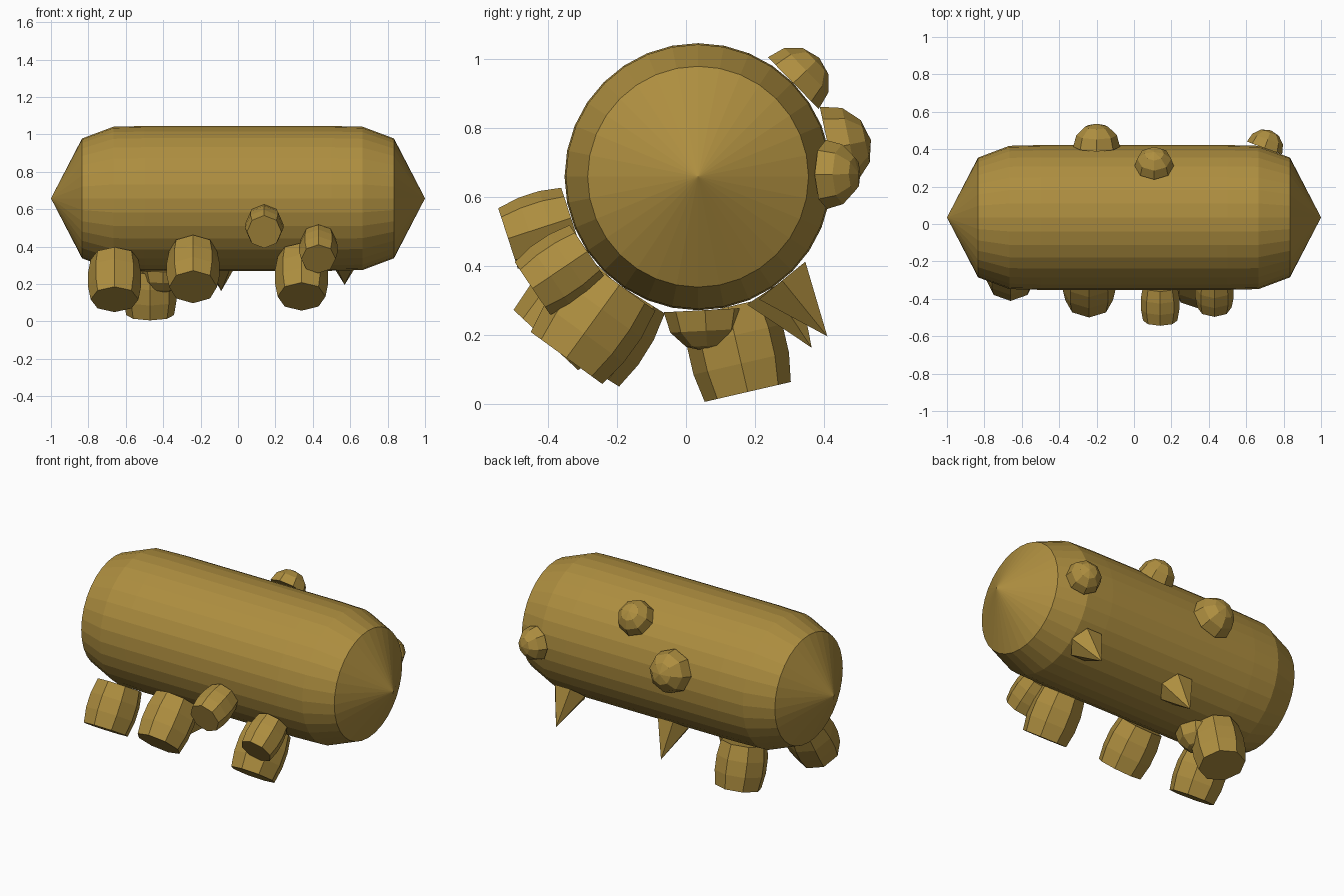
import bpy, bmesh
from math import sin, cos, radians, pi
from mathutils import Vector, Matrix

if "Cube" in bpy.data.objects:
    bpy.data.objects.remove(bpy.data.objects["Cube"])

AXIS_Y, AXIS_Z, R = 0.035, 0.658, 0.387   # body axis position and radius

mat = bpy.data.materials.new("ochre")
mat.diffuse_color = (0.42, 0.27, 0.05, 1)
mat.use_nodes = True
mat.node_tree.nodes["Principled BSDF"].inputs["Base Color"].default_value = mat.diffuse_color


def revolve(name, profile, sides, origin, n, u):
    """Spin (radius, height) points round axis n; u points to the first vertex."""
    n, u = Vector(n).normalized(), Vector(u).normalized()
    v = n.cross(u)
    origin = Vector(origin)
    bm = bmesh.new()
    rings = []
    for r, h in profile:
        if r == 0:
            rings.append([bm.verts.new(origin + n * h)])
        else:
            rings.append([bm.verts.new(origin + n * h + (u * cos(2 * pi * i / sides)
                          + v * sin(2 * pi * i / sides)) * r) for i in range(sides)])
    for a, b in zip(rings, rings[1:]):
        for i in range(sides):
            j = (i + 1) % sides
            quad = [a[i % len(a)], a[j % len(a)], b[j % len(b)], b[i % len(b)]]
            bm.faces.new(list(dict.fromkeys(quad)))
    for ring in (rings[0], rings[-1]):
        if len(ring) > 1:
            bm.faces.new(ring)
    bmesh.ops.recalc_face_normals(bm, faces=bm.faces)
    mesh = bpy.data.meshes.new(name)
    bm.to_mesh(mesh)
    bm.free()
    mesh.materials.append(mat)
    obj = bpy.data.objects.new(name, mesh)
    bpy.context.collection.objects.link(obj)
    return obj


def attach(name, profile, sides, x, angle, tilt=0, radius=R):
    """Place a revolved part on the body surface, pointing outwards."""
    a, t = radians(angle), radians(tilt)
    out, ax = Vector((0, cos(a), sin(a))), Vector((1, 0, 0))
    origin = Vector((x, AXIS_Y, AXIS_Z)) + out * radius
    revolve(name, profile, sides, origin,
            out * cos(t) + ax * sin(t), ax * cos(t) - out * sin(t))


def barrel(r, length, bulge):
    return [(r, 0), (r + bulge, length / 3), (r + bulge, length * 2 / 3), (r, length)]


def dome(r):
    return [(r * cos(radians(d)), r * sin(radians(d))) for d in (0, 30, 60)] + [(0, r)]


# Long capsule body with pointed end caps
half = [(R, 1 / 6), (R, 1 / 3), (R, 0.5), (0.383, 2 / 3), (0.32, 0.834), (0, 1)]
body = [(r, -x) for r, x in reversed(half)] + [(R, 0)] + half
revolve("body", body, 32, (0, AXIS_Y, AXIS_Z), (1, 0, 0), (0, 1, 0))

# Large barrel-shaped legs: x, angle round the body, length
for i, (x, ang, length) in enumerate([(-0.66, 238, 0.25), (-0.24, 227, 0.26),
                                      (0.34, 234, 0.262), (-0.47, -77, 0.253)]):
    attach(f"leg_{i + 1}", barrel(0.128, length, 0.014), 8, x, ang)

# Small barrel-shaped stubs
for i, (x, ang) in enumerate([(0.14, 198), (0.43, 214)]):
    attach(f"stub_{i + 1}", barrel(0.092, 0.192, 0.011), 8, x, ang)

# Half-sphere bumps
for i, (x, ang, r) in enumerate([(0.108, 44.5, 0.105), (-0.2, 12, 0.125), (-0.4, -87, 0.12)]):
    attach(f"bump_{i + 1}", dome(r), 8, x, ang)
attach("bump_4", dome(0.1), 8, 0.698, 1, 20, 0.372)

# Spikes underneath
for i, (x, ang) in enumerate([(-0.09, -56.4), (0.57, -51)]):
    attach(f"spike_{i + 1}", [(0.1, 0), (0, 0.208)], 6, x, ang)
